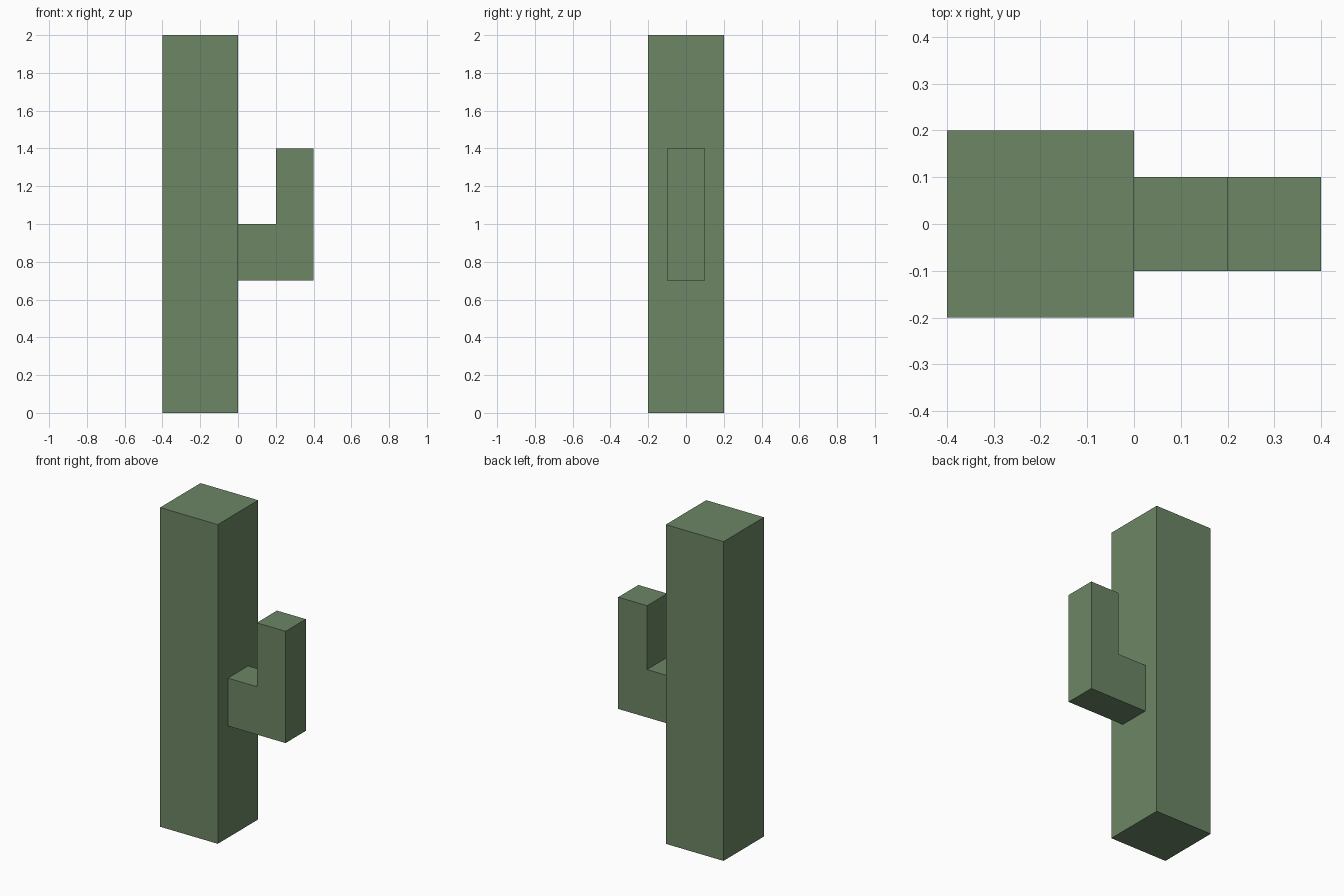
import bpy, bmesh

if "Cube" in bpy.data.objects:
    bpy.data.objects.remove(bpy.data.objects["Cube"])

green = bpy.data.materials.new("cactus_green")
green.diffuse_color = (0.15, 0.24, 0.13, 1)
green.use_nodes = True
green.node_tree.nodes["Principled BSDF"].inputs["Base Color"].default_value = green.diffuse_color


def extrude_profile(name, profile, half_depth):
    """Extrude an x-z outline symmetrically along y."""
    bm = bmesh.new()
    face = bm.faces.new([bm.verts.new((x, -half_depth, z)) for x, z in profile])
    result = bmesh.ops.extrude_face_region(bm, geom=[face])
    back = [v for v in result["geom"] if isinstance(v, bmesh.types.BMVert)]
    bmesh.ops.translate(bm, verts=back, vec=(0, 2 * half_depth, 0))
    bmesh.ops.recalc_face_normals(bm, faces=bm.faces[:])
    mesh = bpy.data.meshes.new(name)
    bm.to_mesh(mesh)
    bm.free()
    mesh.materials.append(green)
    obj = bpy.data.objects.new(name, mesh)
    bpy.context.collection.objects.link(obj)
    return obj


# Tall square trunk
extrude_profile("trunk", [(-0.4, 0), (0, 0), (0, 2), (-0.4, 2)], 0.2)

# Upturned L-shaped arm on the right
extrude_profile("arm", [(0, 0.7), (0.4, 0.7), (0.4, 1.4),
                        (0.2, 1.4), (0.2, 1.0), (0, 1.0)], 0.1)
